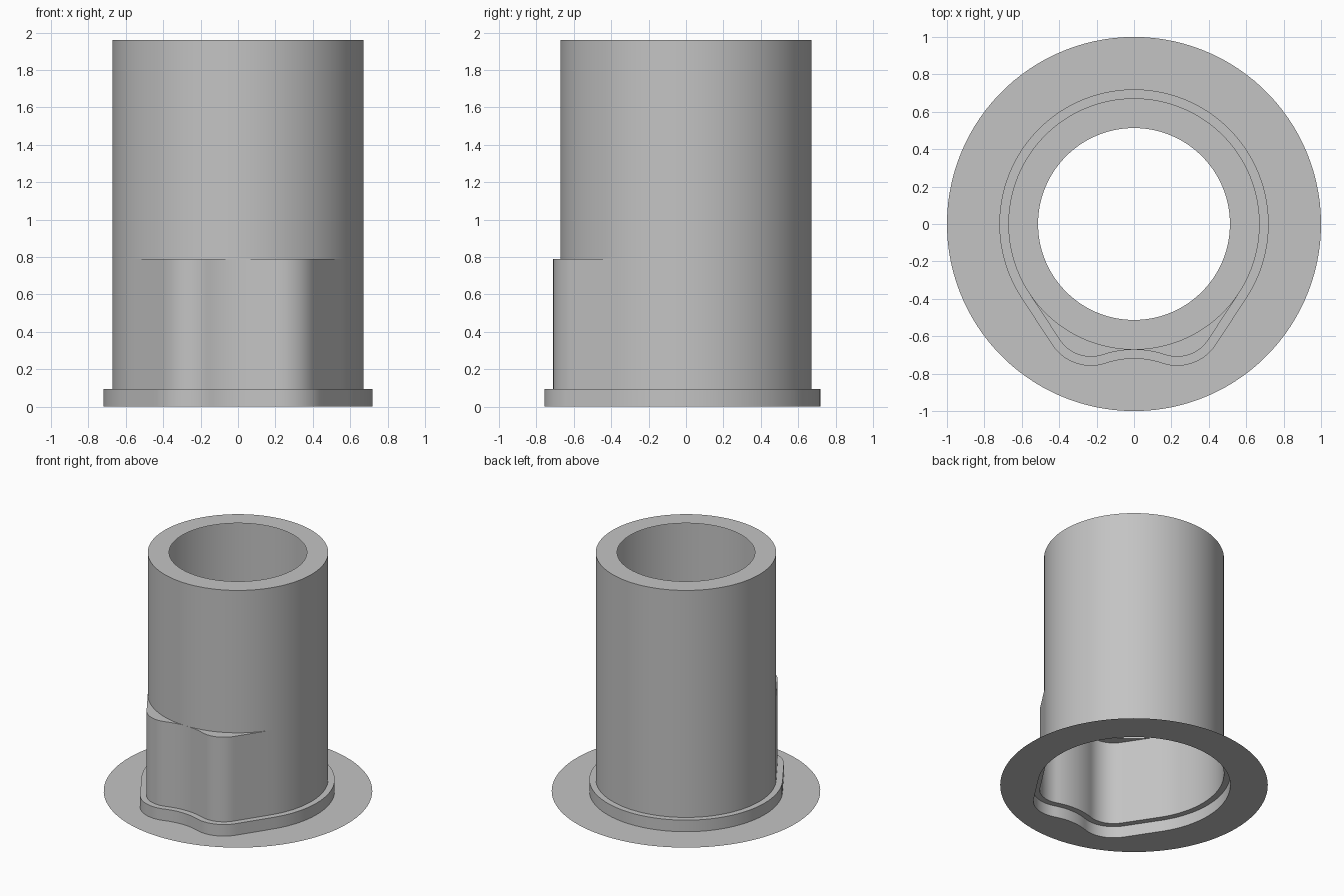
import bpy, bmesh
from math import sin, cos, pi, acos, atan2, hypot
from mathutils import Vector

cube = bpy.data.objects.get("Cube")
if cube:
    bpy.data.objects.remove(cube, do_unlink=True)

grey = bpy.data.materials.new("plain_grey")
grey.use_nodes = True
COLOUR = (0.55, 0.55, 0.55, 1)
grey.diffuse_color = COLOUR
grey.node_tree.nodes["Principled BSDF"].inputs["Base Color"].default_value = COLOUR

RADIUS, BORE, FLANGE = 0.672, 0.513, 1.0
LOBE_X, LOBE_Y, LOBE_R = -0.23, -0.51, 0.2
COLLAR_Z, SKIRT_Z, TOP_Z = 0.095, 0.79, 1.96

# Valley arc between the two lobes, tangent to both and to the tube
gap = LOBE_Y + RADIUS
VALLEY_R = (LOBE_X ** 2 + gap ** 2 - LOBE_R ** 2) / (2 * (LOBE_R - gap))
VALLEY_Y = -RADIUS - VALLEY_R
# Angle of the normal of the straight flank, tangent to tube and lobe
FLANK = (atan2(LOBE_Y, LOBE_X) + 2 * pi
         - acos((RADIUS - LOBE_R) / hypot(LOBE_X, LOBE_Y)))
JOIN = atan2(VALLEY_Y - LOBE_Y, -LOBE_X)


def arc(x, y, r, start, end, n):
    return [Vector((x + r * cos(start + (end - start) * i / n),
                    y + r * sin(start + (end - start) * i / n))) for i in range(n + 1)]


def outline(offset):
    """Round at the back with two lobes at the front, grown by offset."""
    back = arc(0, 0, RADIUS + offset, pi / 2, FLANK, 40)
    lobe = arc(LOBE_X, LOBE_Y, LOBE_R + offset, FLANK, JOIN + 2 * pi, 14)
    valley = arc(0, VALLEY_Y, VALLEY_R - offset, JOIN + pi, pi / 2, 8)
    flank = [back[-1].lerp(lobe[0], i / 8) for i in range(1, 8)]
    half = back + flank + lobe + valley[1:]
    return half + [Vector((-p.x, p.y)) for p in reversed(half[1:-1])]


def ring(radius):
    return [p.normalized() * radius for p in outline(0)]


def shell(name, *levels):
    """Skin consecutive (loop, height) levels into an open surface."""
    bm = bmesh.new()
    rows = [[bm.verts.new((p.x, p.y, z)) for p in loop] for loop, z in levels]
    for low, high in zip(rows, rows[1:]):
        for i in range(len(low)):
            j = (i + 1) % len(low)
            bm.faces.new((low[i], low[j], high[j], high[i]))
    bmesh.ops.remove_doubles(bm, verts=bm.verts, dist=0.0002)
    mesh = bpy.data.meshes.new(name)
    bm.to_mesh(mesh)
    bm.free()
    mesh.materials.append(grey)
    obj = bpy.data.objects.new(name, mesh)
    bpy.context.collection.objects.link(obj)
    bpy.ops.object.select_all(action="DESELECT")
    obj.select_set(True)
    bpy.context.view_layer.objects.active = obj
    bpy.ops.object.shade_smooth_by_angle(angle=pi / 6)
    return obj


inner, outer = outline(0), outline(0.048)

# Thin flange, stepped collar, lobed skirt and tube with its open end lip
shell("base_flange", (ring(FLANGE), 0), (outer, 0))
shell("collar", (outer, 0), (outer, COLLAR_Z), (inner, COLLAR_Z))
shell("lobed_skirt", (inner, COLLAR_Z), (inner, SKIRT_Z), (ring(RADIUS), SKIRT_Z))
shell("upper_tube", (ring(RADIUS), SKIRT_Z), (ring(RADIUS), TOP_Z), (ring(BORE), TOP_Z))
